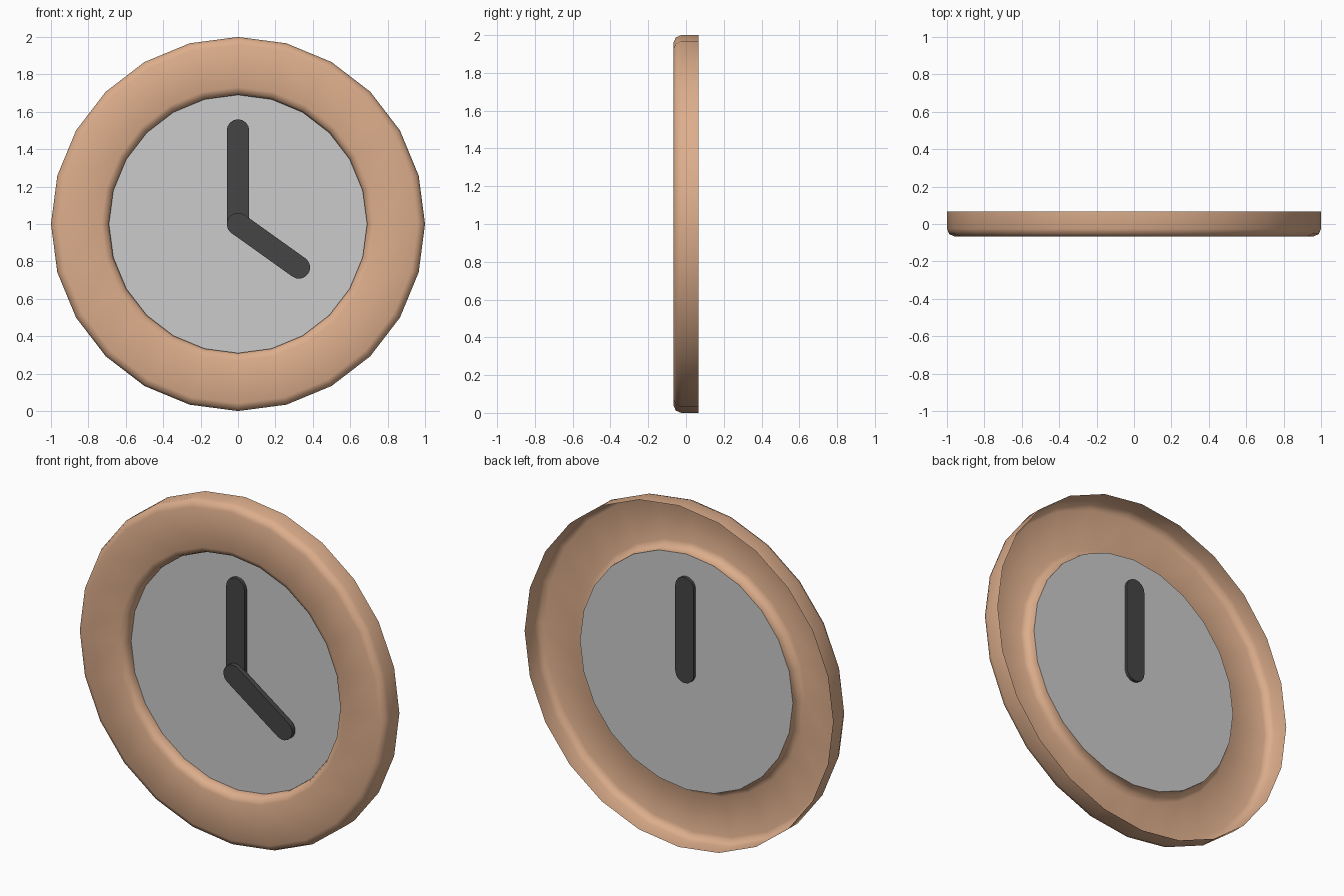
import bpy, bmesh
from math import sin, cos, pi, radians

if "Cube" in bpy.data.objects:
    bpy.data.objects.remove(bpy.data.objects["Cube"])

SIDES = 24
CZ = 1.0  # height of the clock's centre


def material(name, rgb):
    m = bpy.data.materials.new(name)
    m.diffuse_color = (*rgb, 1)
    m.use_nodes = True
    m.node_tree.nodes["Principled BSDF"].inputs["Base Color"].default_value = m.diffuse_color
    return m


def finish(name, bm, mat, smooth=None):
    me = bpy.data.meshes.new(name)
    bm.to_mesh(me)
    bm.free()
    ob = bpy.data.objects.new(name, me)
    bpy.context.collection.objects.link(ob)
    if mat:
        me.materials.append(mat)
    if smooth:
        bpy.context.view_layer.objects.active = ob
        ob.select_set(True)
        bpy.ops.object.shade_smooth_by_angle(angle=radians(smooth))
        ob.select_set(False)
    return ob


def circle(bm, r, y):
    return [bm.verts.new((r * sin(2 * pi * i / SIDES), y, CZ + r * cos(2 * pi * i / SIDES)))
            for i in range(SIDES)]


def hand(name, length, width, y_front, y_back, angle, mat):
    """Rounded bar from the centre; angle is clockwise from twelve."""
    r, n = width / 2, 8
    outline = [(r * cos(pi * i / n), length + r * sin(pi * i / n)) for i in range(n + 1)]
    outline += [(-r * cos(pi * i / n), -r * sin(pi * i / n)) for i in range(n + 1)]
    c, s = cos(angle), sin(angle)
    bm = bmesh.new()
    front, back = [[bm.verts.new((x * c + z * s, y, CZ + z * c - x * s)) for x, z in outline]
                   for y in (y_front, y_back)]
    bm.faces.new(front)
    bm.faces.new(back)
    for i in range(len(outline)):
        j = (i + 1) % len(outline)
        bm.faces.new((front[i], front[j], back[j], back[i]))
    bmesh.ops.recalc_face_normals(bm, faces=bm.faces)
    return finish(name, bm, mat, 35)


wood = material("wood", (0.72, 0.42, 0.26))
dark = material("dark", (0.06, 0.06, 0.06))

# Frame: hollow shell, open at the back, with rounded front edges
profile = [(1.0, 0.066), (1.0, -0.026), (0.988, -0.054), (0.96, -0.066),
           (0.73, -0.066), (0.702, -0.054), (0.69, -0.026), (0.69, -0.004)]
bm = bmesh.new()
rings = [circle(bm, r, y) for r, y in profile]
for a, b in zip(rings, rings[1:]):
    for i in range(SIDES):
        j = (i + 1) % SIDES
        bm.faces.new((a[i], b[i], b[j], a[j]))
bm.normal_update()
f = bm.faces[:] if not hasattr(bm.faces, "ensure_lookup_table") else (bm.faces.ensure_lookup_table() or bm.faces)
if f[3 * SIDES].normal.y > 0:  # the flat front must face -y
    bmesh.ops.reverse_faces(bm, faces=bm.faces[:])
finish("frame", bm, wood, 60)

# Dial: flat disc closing the inner rim
bm = bmesh.new()
bm.faces.new(circle(bm, 0.69, -0.004)[::-1])
bm.normal_update()
finish("dial", bm, None)

# Hands: the minute hand passes through the dial, the hour hand lies in front
hand("minute_hand", 0.5, 0.12, -0.024, 0.014, 0, dark)
hand("hour_hand", 0.4, 0.12, -0.05, -0.02, radians(125.5), dark)
